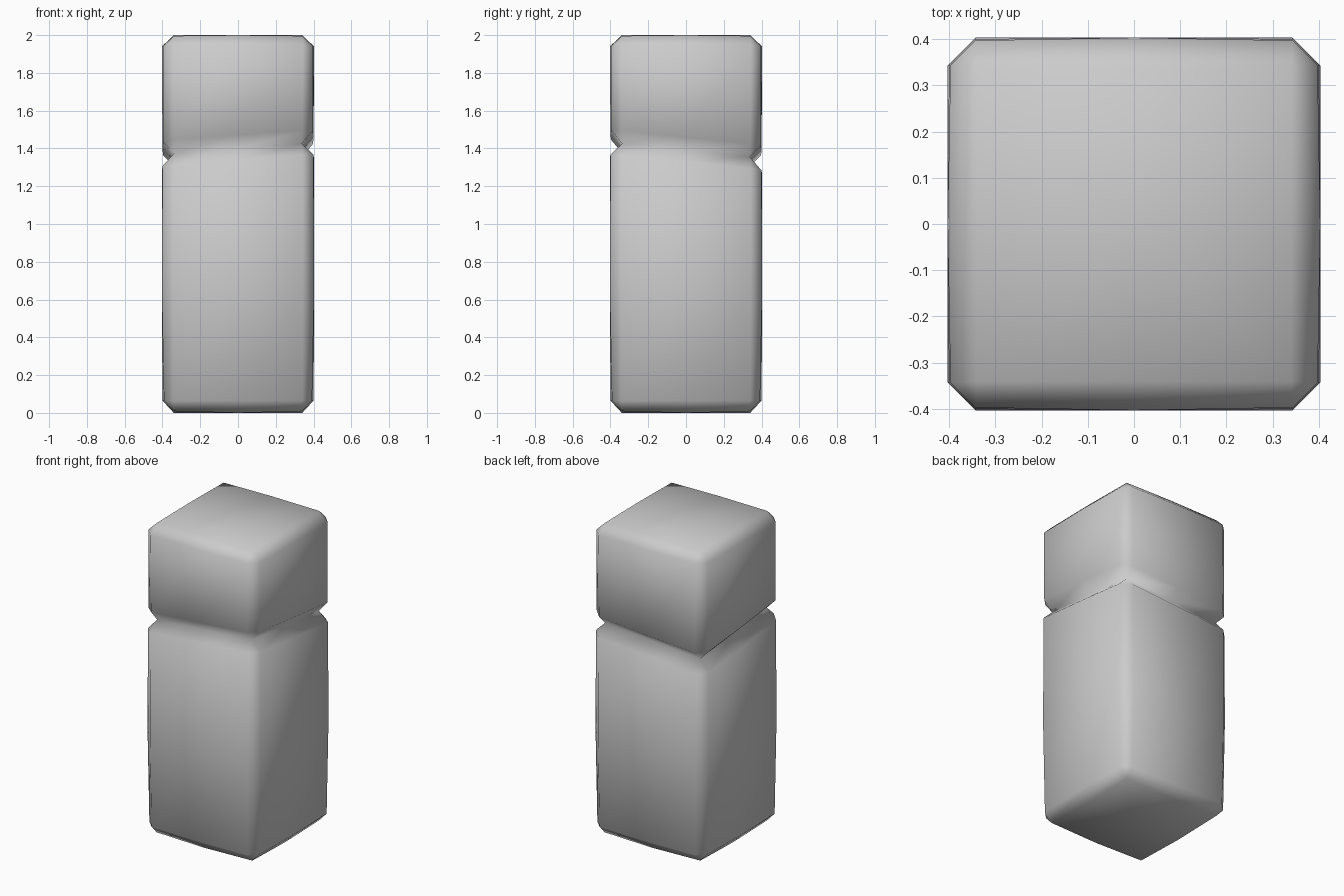
import bpy, bmesh

if "Cube" in bpy.data.objects:
    bpy.data.objects.remove(bpy.data.objects["Cube"])

# Tilted plane that the waist groove follows
def tilt(x, y):
    return 0.075 * x - 0.105 * y


# Square ring with chamfered corners and a vertex mid-side
def ring(bm, half, chamfer, z, sag=0.0, slope=0.0, lift=0.0):
    verts = []
    c = half - chamfer
    dirs = [(0, -1), (1, 0), (0, 1), (-1, 0)]
    for nx, ny in dirs:
        tx, ty = -ny, nx
        for t in (-c, 0.0, c):
            h = half if t == 0 else half - sag
            x, y = nx * h + tx * t, ny * h + ty * t
            dz = 0.0 if t == 0 else lift
            verts.append(bm.verts.new((x, y, z + slope * tilt(x, y) + dz)))
    return verts


bm = bmesh.new()
# half width, corner chamfer, height, corner sag, groove tilt, corner lift
rows = [
    (0.34, 0.0, 0.0, 0.0, 0, 0.009),
    (0.40, 0.06, 0.065, 0.008, 0, 0.0),
    (0.403, 0.06, 0.65, 0.0, 0, 0.0),
    (0.403, 0.06, 1.30, 0.003, 1, 0.0),
    (0.338, 0.0, 1.365, 0.0, 1, 0.0),
    (0.40, 0.06, 1.43, 0.003, 1, 0.0),
    (0.403, 0.06, 1.94, 0.006, 0, 0.0),
    (0.34, 0.0, 2.0, 0.0, 0, -0.004),
]
rings = [ring(bm, *r) for r in rows]
for a, b in zip(rings, rings[1:]):
    for i in range(12):
        j = (i + 1) % 12
        bm.faces.new((a[i], a[j], b[j], b[i]))

# End caps as fans around a centre vertex
for r, z, flip in ((rings[0], 0.0, True), (rings[-1], 2.0, False)):
    centre = bm.verts.new((0, 0, z))
    for i in range(12):
        tri = (r[i], r[(i + 1) % 12], centre)
        bm.faces.new(tri[::-1] if flip else tri)

# Merge the doubled corner points so chamfers end in triangles
bmesh.ops.remove_doubles(bm, verts=bm.verts, dist=0.0005)
bmesh.ops.recalc_face_normals(bm, faces=bm.faces)
for f in bm.faces:
    f.smooth = True

mesh = bpy.data.meshes.new("grooved_block")
bm.to_mesh(mesh)
bm.free()
block = bpy.data.objects.new("grooved_block", mesh)
bpy.context.collection.objects.link(block)
